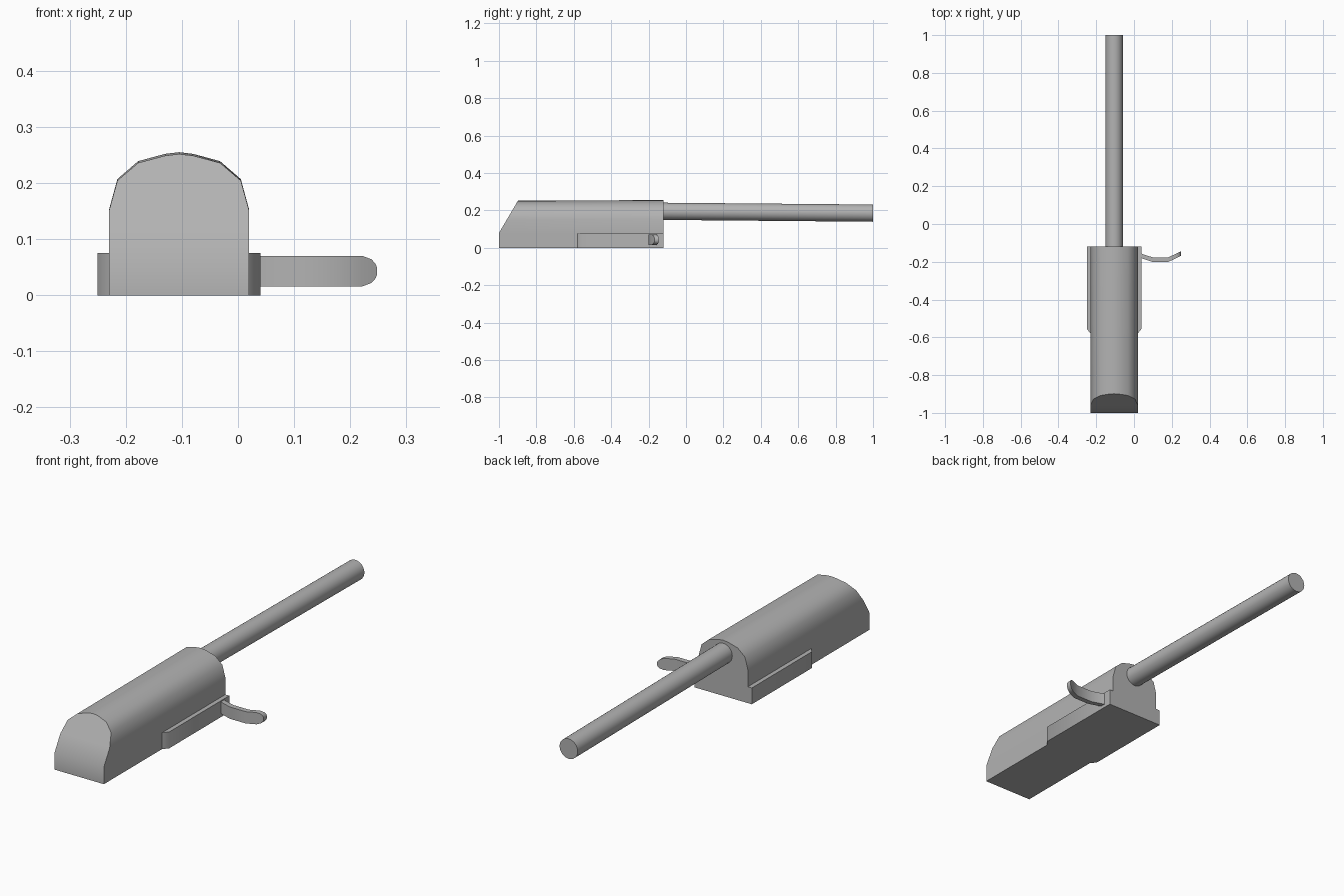
import bpy, bmesh, math
from mathutils import Vector

cube = bpy.data.objects.get("Cube")
if cube:
    bpy.data.objects.remove(cube, do_unlink=True)

grey = bpy.data.materials.new("mid_grey")
grey.use_nodes = True
grey.diffuse_color = (0.45, 0.45, 0.45, 1)
grey.node_tree.nodes["Principled BSDF"].inputs["Base Color"].default_value = grey.diffuse_color

CX = -0.105   # centre line of the housing
BACK = -0.12  # rear face of the housing


def finish(name, bm):
    bmesh.ops.recalc_face_normals(bm, faces=bm.faces)
    mesh = bpy.data.meshes.new(name)
    bm.to_mesh(mesh)
    bm.free()
    mesh.materials.append(grey)
    obj = bpy.data.objects.new(name, mesh)
    bpy.context.collection.objects.link(obj)
    bpy.ops.object.select_all(action='DESELECT')
    obj.select_set(True)
    bpy.context.view_layer.objects.active = obj
    bpy.ops.object.shade_smooth_by_angle(angle=math.radians(40))


def bridge(bm, a, b):
    n = len(a)
    for i in range(n):
        j = (i + 1) % n
        bm.faces.new((a[i], a[j], b[j], b[i]))


# Housing: domed cross-section with a sloping nose
half = [(0.125, 0), (0.125, 0.08), (0.125, 0.152), (0.11, 0.207),
        (0.073, 0.239), (0.025, 0.252)]
profile = half + [(0, 0.255)] + [(-x, z) for x, z in reversed(half)]
bm = bmesh.new()
nose = [bm.verts.new((CX + x, -1 + max(0, z - 0.08) * 0.58, z * 0.987)) for x, z in profile]
rear = [bm.verts.new((CX + x, BACK, z)) for x, z in profile]
bridge(bm, nose, rear)
bm.faces.new((nose[0], nose[1], nose[-2], nose[-1]))
bm.faces.new(nose[1:-1])
bm.faces.new(rear)
finish("housing", bm)

# Side rails with chamfered front ends
for side, label in ((1, "left"), (-1, "right")):
    outline = [(0.12, BACK), (0.145, BACK), (0.145, -0.555), (0.125, -0.58), (0.12, -0.58)]
    bm = bmesh.new()
    low, high = [[bm.verts.new((CX + side * x, y, z)) for x, y in outline] for z in (0, 0.075)]
    bridge(bm, low, high)
    bm.faces.new(low)
    bm.faces.new(high)
    finish(label + "_rail", bm)

# Barrel: long rod drooping slightly towards its tip
start, end = Vector((CX, BACK - 0.02, 0.195)), Vector((CX, 1, 0.185))
axis = end - start
bm = bmesh.new()
bmesh.ops.create_cone(bm, cap_ends=True, segments=24, radius1=0.046, radius2=0.046,
                      depth=axis.length)
bm.transform(axis.to_track_quat('Z', 'Y').to_matrix().to_4x4())
bmesh.ops.translate(bm, verts=bm.verts, vec=(start + end) / 2)
finish("barrel", bm)

# Lever: curved flat bar with a rounded tip (x, middle y, half height)
stations = [(0.03, -0.163, 0.027), (0.05, -0.173, 0.027), (0.1, -0.189, 0.027),
            (0.18, -0.189, 0.027), (0.222, -0.17, 0.027), (0.238, -0.162, 0.021),
            (0.245, -0.158, 0.013), (0.248, -0.157, 0.006)]
bm = bmesh.new()
rings = [[bm.verts.new((x, y + dy, 0.043 + s * h))
          for dy, s in ((-0.012, -1), (0.012, -1), (0.012, 1), (-0.012, 1))]
         for x, y, h in stations]
for a, b in zip(rings, rings[1:]):
    bridge(bm, a, b)
bm.faces.new(rings[0])
bm.faces.new(rings[-1])
finish("lever", bm)
